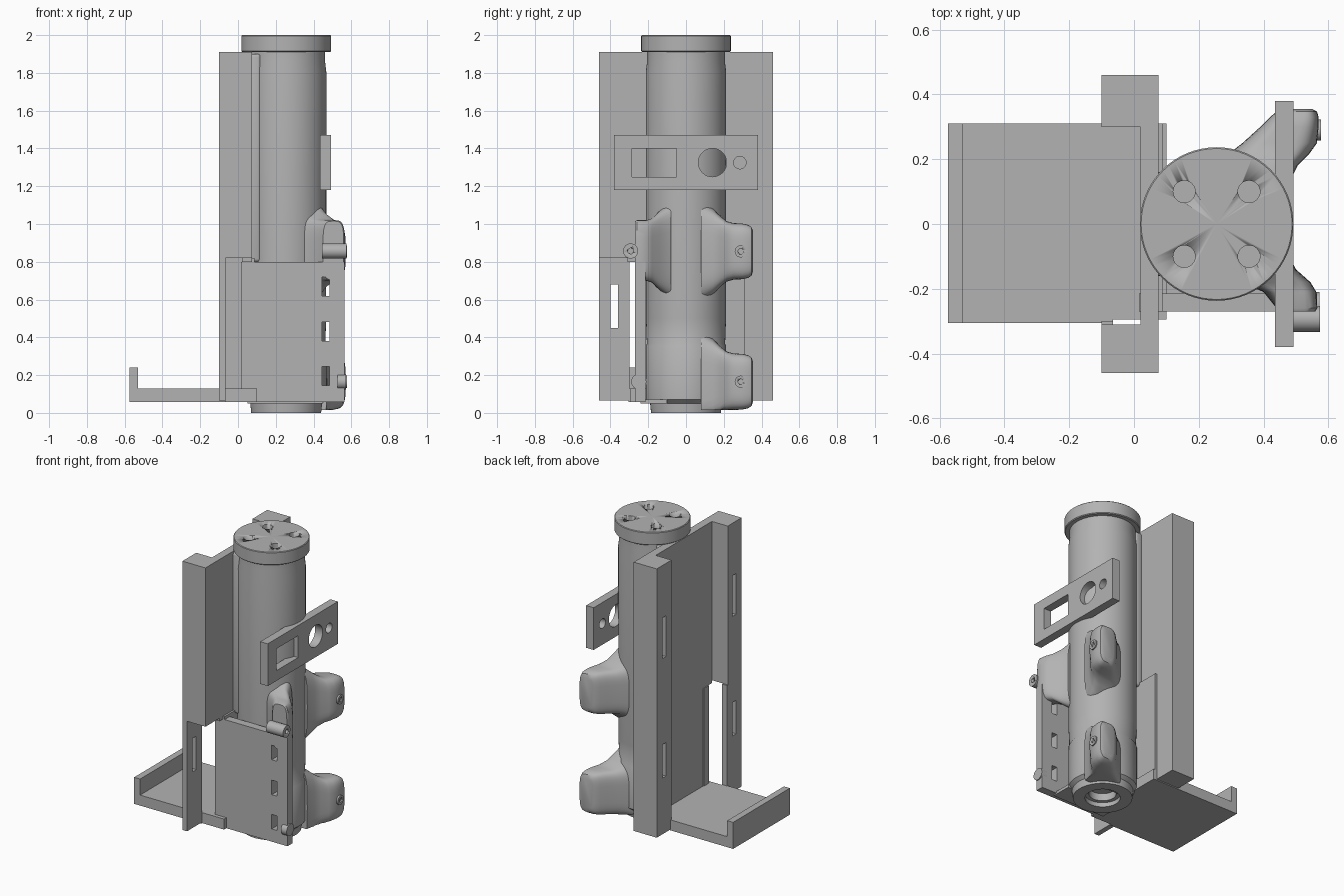
import bpy, bmesh, math
from mathutils import Matrix, Vector

old = bpy.data.objects.get("Cube")
if old:
    bpy.data.objects.remove(old, do_unlink=True)

grey = bpy.data.materials.new("plain_grey")
grey.use_nodes = True
COLOUR = (0.45, 0.45, 0.45, 1)
grey.diffuse_color = COLOUR
grey.node_tree.nodes["Principled BSDF"].inputs["Base Color"].default_value = COLOUR


def finish(name, bm, smooth=False):
    bmesh.ops.recalc_face_normals(bm, faces=bm.faces)
    mesh = bpy.data.meshes.new(name)
    bm.to_mesh(mesh)
    bm.free()
    mesh.materials.append(grey)
    obj = bpy.data.objects.new(name, mesh)
    bpy.context.collection.objects.link(obj)
    if smooth:
        bpy.ops.object.select_all(action='DESELECT')
        obj.select_set(True)
        bpy.context.view_layer.objects.active = obj
        bpy.ops.object.shade_smooth_by_angle(angle=math.radians(35))
    return obj


def box(name, x, y, z, bevel=0):
    bm = bmesh.new()
    bmesh.ops.create_cube(bm, size=1)
    for v in bm.verts:
        for i, (lo, hi) in enumerate((x, y, z)):
            v.co[i] = lo if v.co[i] < 0 else hi
    if bevel:
        bmesh.ops.bevel(bm, geom=bm.edges[:], offset=bevel, segments=3,
                        affect='EDGES', profile=0.5)
    return finish(name, bm, bevel > 0)


def rod(name, centre, radius, length, axis='Z'):
    bm = bmesh.new()
    turn = Matrix.Rotation(math.pi / 2, 4, 'Y') if axis == 'X' else Matrix()
    bmesh.ops.create_cone(bm, cap_ends=True, segments=32, radius1=radius,
                          radius2=radius, depth=length,
                          matrix=Matrix.Translation(centre) @ turn)
    return finish(name, bm, True)


def lathe(name, profile, centre_x, steps=64):
    bm = bmesh.new()
    verts = [bm.verts.new((r, 0, z)) for r, z in profile]
    edges = [bm.edges.new(pair) for pair in zip(verts, verts[1:])]
    bmesh.ops.spin(bm, geom=verts + edges, cent=(0, 0, 0), axis=(0, 0, 1),
                   angle=math.tau, steps=steps)
    bmesh.ops.remove_doubles(bm, verts=bm.verts, dist=1e-5)
    bmesh.ops.translate(bm, verts=bm.verts, vec=(centre_x, 0, 0))
    return finish(name, bm, True)


def cut(obj, cutters):
    for c in cutters:
        c.hide_render = True
        mod = obj.modifiers.new("cut", 'BOOLEAN')
        mod.operation = 'DIFFERENCE'
        mod.solver = 'EXACT'
        mod.object = c
        bpy.context.view_layer.objects.active = obj
        bpy.ops.object.modifier_apply(modifier=mod.name)
        bpy.data.objects.remove(c, do_unlink=True)


def boss(name, rings, zc, floor=0.015, count=40):
    """Loft rounded rectangles (y, x_min, x_max, half_height) along y."""
    bm = bmesh.new()
    loops = []
    for y, x0, x1, hz in rings:
        loop = []
        for i in range(count):
            a = math.tau * i / count
            c, s = math.cos(a), math.sin(a)
            px = math.copysign(abs(c) ** 0.5, c)
            pz = math.copysign(abs(s) ** 0.5, s)
            loop.append(bm.verts.new(((x0 + x1) / 2 + px * (x1 - x0) / 2, y,
                                      max(floor, zc + pz * hz))))
        loops.append(loop)
    for a, b in zip(loops, loops[1:]):
        for i in range(count):
            j = (i + 1) % count
            bm.faces.new((a[i], a[j], b[j], b[i]))
    bm.faces.new(loops[0])
    bm.faces.new(loops[-1])
    return finish(name, bm, True)


TUBE_X = 0.255

# Main tube with a recessed socket underneath
lathe("main_tube", [(0, .08), (.085, .08), (.085, .03), (.11, .03), (.11, 0),
                    (.185, 0), (.19, .05), (.213, .07), (.213, .355),
                    (.207, .365), (.212, .5), (.213, 1.8), (.206, 1.86),
                    (.206, 1.93), (0, 1.93)], TUBE_X)

# Top cap with four screw holes
cap = lathe("top_cap", [(0, 1.91), (.232, 1.91), (.237, 1.915), (.237, 1.996),
                        (.233, 2), (0, 2)], TUBE_X)
cut(cap, [rod("hole", (TUBE_X + sx * .1, sy * .1, 2), .034, .1)
          for sx in (-1, 1) for sy in (-1, 1)])

# Channel: web and two posts with slots; the right post is thin low down
UPPER, LOWER = (1.27, 1.55), (.45, .68)
box("channel_web_upper", (.02, .075), (-.31, .31), (.8, 1.91))
box("channel_web_lower", (.02, .075), (-.27, .31), (.065, .8))
left_post = box("left_post", (-.1, .075), (.3, .46), (.065, 1.91))
right_upper = box("right_post_upper", (-.1, .075), (-.46, -.31), (.82, 1.91))
right_lower = box("right_post_lower", (-.1, -.065), (-.46, -.3), (.065, .82))
cut(left_post, [box("slot", (-.2, -.06), (.36, .4), z) for z in (UPPER, LOWER)])
cut(right_upper, [box("slot", (-.2, -.06), (-.4, -.36), UPPER)])
cut(right_lower, [box("slot", (-.2, .1), (-.4, -.36), LOWER)])
box("tube_spine", (.06, .12), (-.16, .16), (.8, 1.9), .015)
box("lower_backing", (.07, .088), (-.27, .31), (.065, .82))

# Tray with raised lip
box("tray_floor", (-.575, -.065), (-.305, .31), (.058, .13))
box("tray_floor_inner", (-.065, .1), (-.295, .31), (.058, .13))
box("tray_lip", (-.575, -.53), (-.305, .31), (.13, .24))

# Slotted side plate
plate = box("side_plate", (.015, .565), (-.27, -.215), (.058, .8))
cut(plate, [box("slot", (x - .02, x + .02), (-.4, -.1), (z - .05, z + .05))
            for x in (.04, .465) for z in (.195, .43, .67)])
box("side_plate_foot", (.05, .45), (-.24, -.1), (.05, .07))

# Sensor plate with a window and two round holes
sensor = box("sensor_plate", (.435, .492), (-.38, .38), (1.18, 1.47))
cut(sensor, [box("window", (.3, .6), (-.285, -.05), (1.25, 1.4)),
             rod("large_hole", (.46, .14, 1.325), .075, .3, 'X'),
             rod("small_hole", (.46, .285, 1.325), .033, .3, 'X')])

# Flared bosses with pierced pins on the back side
BACK = [(.08, .18, .47, .27), (.14, .21, .485, .23), (.18, .25, .505, .19),
        (.215, .29, .54, .16), (.25, .335, .565, .15), (.3, .39, .57, .147),
        (.33, .42, .57, .14), (.347, .44, .565, .128), (.355, .46, .55, .105)]
for label, z in (("upper", .855), ("lower", .165)):
    boss(label + "_boss", BACK, z)
    pin = rod(label + "_boss_pin", (.56, .29, z), .032, .035, 'X')
    cut(pin, [rod("hole", (.58, .29, z), .014, .04, 'X')])

# Arm and hinge rods on the front side
boss("front_arm", [(-.08, .18, .47, .26), (-.14, .25, .5, .21),
                   (-.18, .33, .545, .17), (-.21, .4, .563, .16),
                   (-.26, .44, .566, .16), (-.27, .45, .56, .155)], .86)
hinge = rod("upper_hinge_rod", (.51, -.293, .857), .04, .13, 'X')
cut(hinge, [rod("hole", (.575, -.293, .857), .015, .06, 'X')])
rod("lower_hinge_rod", (.55, -.25, .165), .04, .044, 'X')
